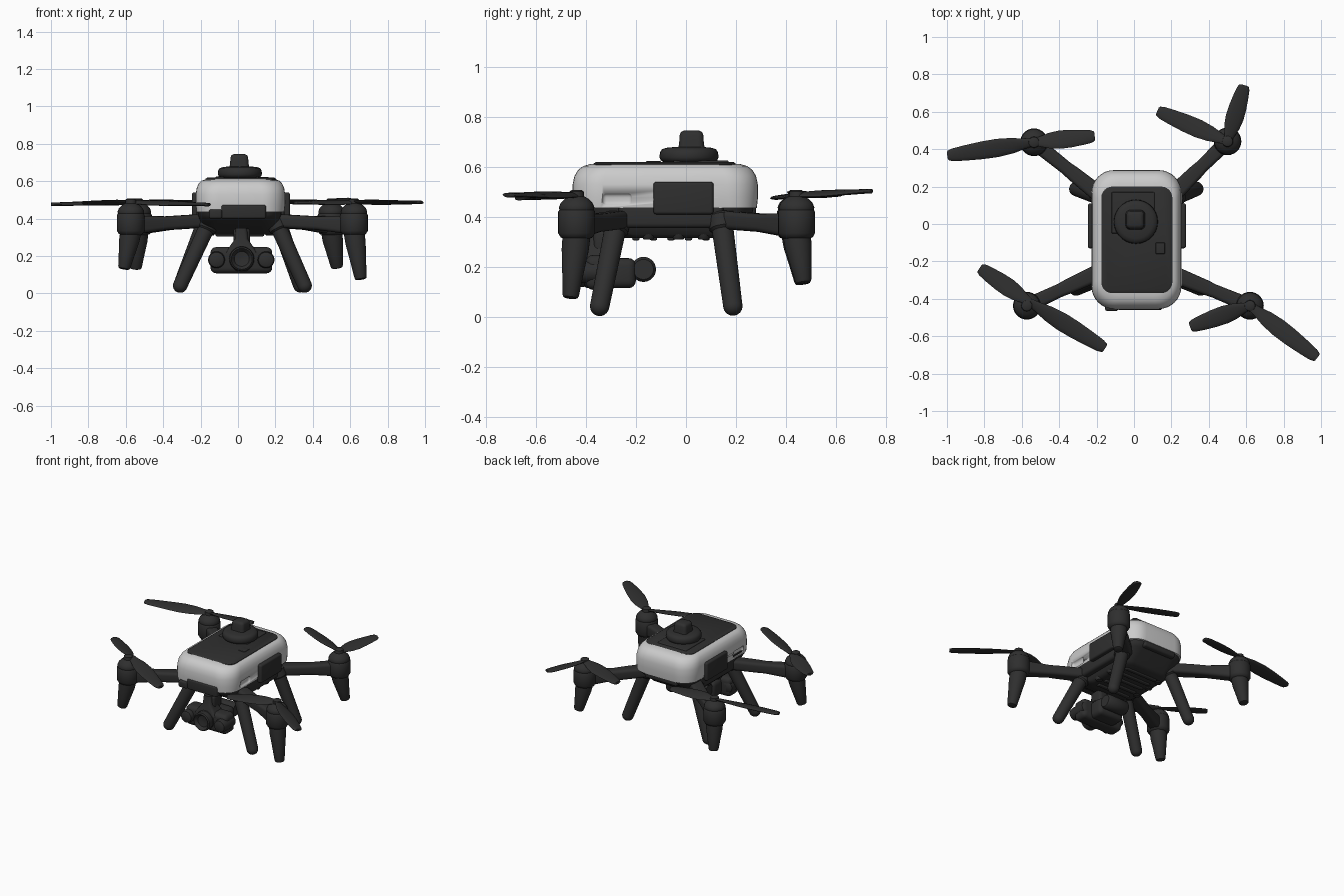
import bpy, bmesh, math
from mathutils import Vector, Matrix

dark = bpy.data.materials.new("charcoal")
dark.diffuse_color = (0.028, 0.028, 0.028, 1)


def finish(name, bm, mat=dark, angle=40):
    bmesh.ops.recalc_face_normals(bm, faces=bm.faces)
    me = bpy.data.meshes.new(name)
    bm.to_mesh(me)
    bm.free()
    ob = bpy.data.objects.new(name, me)
    bpy.context.collection.objects.link(ob)
    if mat:
        me.materials.append(mat)
    me.shade_smooth()
    me.set_sharp_from_angle(angle=math.radians(angle))
    return ob


def loft(name, rings, mat=dark, angle=40):
    bm = bmesh.new()
    vs = [[bm.verts.new(p) for p in r] for r in rings]
    n = len(vs[0])
    for a, b in zip(vs, vs[1:]):
        for i in range(n):
            bm.faces.new((a[i], a[(i + 1) % n], b[(i + 1) % n], b[i]))
    bm.faces.new(vs[0])
    bm.faces.new(vs[-1])
    return finish(name, bm, mat, angle)


def rounded_ring(cx, cy, hx, hy, r, z, n=8):
    pts = []
    for k, (sx, sy) in enumerate([(1, 1), (-1, 1), (-1, -1), (1, -1)]):
        for i in range(n + 1):
            a = math.pi / 2 * (k + i / n)
            pts.append((cx + sx * (hx - r) + r * math.cos(a), cy + sy * (hy - r) + r * math.sin(a), z))
    return pts


def lathe(name, profile, start, direction=(0, 0, 1), segs=28):
    """profile: (distance along axis, radius)"""
    q = Vector(direction).to_track_quat('Z', 'Y')
    rings = [[Vector(start) + q @ Vector((r * math.cos(2 * math.pi * i / segs),
              r * math.sin(2 * math.pi * i / segs), d)) for i in range(segs)] for d, r in profile]
    return loft(name, rings)


def limb(name, a, b, ra, rb):
    """Tapered rod with a domed far end at b."""
    d = Vector(b) - Vector(a)
    L = d.length
    prof = [(0, ra)] + [(L - rb + rb * math.sin(t), rb * math.cos(t) + 0.0005)
                        for t in [math.pi / 2 * i / 6 for i in range(7)]]
    return lathe(name, prof, a, d)


def box(name, c, size, bevel=0.015, rot=0, mat=dark):
    bm = bmesh.new()
    bmesh.ops.create_cube(bm, size=1)
    bmesh.ops.scale(bm, vec=size, verts=bm.verts)
    bmesh.ops.bevel(bm, geom=bm.edges[:], offset=bevel, segments=4, profile=0.5, affect='EDGES')
    bm.transform(Matrix.Translation(c) @ Matrix.Rotation(rot, 4, 'Z'))
    return finish(name, bm, mat)


# Light upper shell with side intakes
CX, CY = 0.013, -0.083
shell = loft("upper_shell", [rounded_ring(CX, CY, hx, hy, r, z) for z, hx, hy, r in [
    (0.435, 0.234, 0.366, 0.11), (0.48, 0.24, 0.371, 0.12), (0.53, 0.239, 0.37, 0.12),
    (0.563, 0.234, 0.363, 0.12), (0.588, 0.223, 0.348, 0.12), (0.603, 0.208, 0.328, 0.11),
    (0.611, 0.185, 0.30, 0.1), (0.614, 0.15, 0.26, 0.09)]], None, 50)
for side, x in (("left", CX - 0.25), ("right", CX + 0.25)):
    cut = box("intake_cutter_" + side, (x, -0.275, 0.47), (0.05, 0.12, 0.05), 0.018)
    cut.hide_render = True
    cut.hide_viewport = True
    m = shell.modifiers.new("intake", 'BOOLEAN')
    m.operation, m.object = 'DIFFERENCE', cut
    # Dark port block on each side
    box("side_port_" + side, (CX + (0.235 if x > 0 else -0.23), -0.01, 0.475), (0.06, 0.24, 0.13), 0.012)
    box("side_skirt_" + side, (CX + (0.20 if x > 0 else -0.20), -0.06, 0.405), (0.07, 0.42, 0.1), 0.02)

# Dark top panel
loft("top_panel", [rounded_ring(CX + 0.002, -0.085, h, g, 0.06, z) for z, h, g in [
    (0.595, 0.19, 0.285), (0.612, 0.19, 0.285), (0.619, 0.18, 0.275)]])
box("panel_raised_plate", (-0.005, 0.06, 0.618), (0.23, 0.22, 0.016), 0.006)
box("panel_latch", (0.14, -0.13, 0.617), (0.05, 0.06, 0.012), 0.004)

# Belly
loft("belly", [rounded_ring(CX - 0.005, y, h, g, r, z) for z, h, g, r, y in [
    (0.46, 0.228, 0.355, 0.1, CY), (0.42, 0.222, 0.35, 0.1, CY), (0.40, 0.215, 0.33, 0.1, CY),
    (0.36, 0.2, 0.27, 0.08, -0.08), (0.33, 0.19, 0.22, 0.07, -0.06), (0.315, 0.17, 0.19, 0.06, -0.055)]])
for i in range(5):
    box("belly_rib_%d" % i, (0.01, -0.2 + i * 0.07, 0.318), (0.26, 0.03, 0.025), 0.008)
for x in (-0.15, 0.17):
    for y in (-0.15, -0.03, 0.07):
        lathe("belly_sensor", [(0, 0.02), (0.012, 0.027), (0.03, 0.03), (0.06, 0.03)], (x, y, 0.31), segs=16)
box("front_sensor_bar", (0.03, -0.435, 0.437), (0.24, 0.05, 0.075), 0.012)
box("front_foot_pad", (-0.12, -0.44, 0.425), (0.07, 0.05, 0.05), 0.012)
box("rear_plate", (0.01, 0.245, 0.43), (0.26, 0.07, 0.06), 0.015)

# Positioning puck and knob on top
lathe("puck", [(0, 0.10), (0.008, 0.113), (0.02, 0.118), (0.04, 0.116), (0.052, 0.108),
               (0.058, 0.09), (0.062, 0.05)], (0.01, 0.012, 0.618))
loft("puck_knob", [rounded_ring(0.007, 0.022, h, h, h * 0.45, z) for z, h in [
    (0.67, 0.053), (0.70, 0.049), (0.728, 0.047), (0.739, 0.042), (0.745, 0.03)]])

# Landing legs: top, foot
legs = {"front_left": ((-0.15, -0.275, 0.39), (-0.325, -0.352, 0.008)),
        "front_right": ((0.20, -0.275, 0.39), (0.372, -0.352, 0.008)),
        "rear_left": ((-0.17, 0.14, 0.40), (-0.322, 0.192, 0.008)),
        "rear_right": ((0.21, 0.14, 0.40), (0.345, 0.192, 0.008))}
for n, (a, b) in legs.items():
    limb("landing_leg_" + n, a, b, 0.044, 0.038)
    d = (Vector(b) - Vector(a)).normalized()
    lathe("leg_collar_" + n, [(-0.01, 0.045), (0, 0.054), (0.05, 0.053), (0.06, 0.042)], a, d)


def blade(name, hub, tip, pitch):
    hub, tip = Vector(hub), Vector(tip)
    d = (tip - hub).normalized()
    side = Vector((-d.y, d.x, 0)).normalized()
    rings = []
    for t, w in [(0, 0.022), (0.1, 0.028), (0.25, 0.043), (0.42, 0.05), (0.6, 0.048),
                 (0.8, 0.041), (0.94, 0.034), (0.99, 0.026), (1, 0.018)]:
        c, p = hub.lerp(tip, t), pitch * (1.3 - t)
        s = side * math.cos(p) + Vector((0, 0, math.sin(p)))
        up = d.cross(s)
        rings.append([c + s * w * math.cos(a) + up * 0.009 * math.sin(a)
                      for a in [2 * math.pi * i / 12 for i in range(12)]])
    return loft(name, rings, dark, 60)


# Arms, motor pods, pod feet and propellers
# name: arm root, motor centre, foot bottom, two blade tips, pitch
rotors = {
    "front_left": ((-0.17, -0.25), (-0.573, -0.437), (-0.61, -0.455, 0.13),
                   (-0.825, -0.235, 0.485), (-0.155, -0.665, 0.475), 0.25),
    "front_right": ((0.19, -0.26), (0.62, -0.437), (0.657, -0.462, 0.075),
                    (0.30, -0.55, 0.485), (0.98, -0.715, 0.487), -0.25),
    "back_left": ((-0.15, 0.13), (-0.535, 0.437), (-0.548, 0.468, 0.13),
                  (-0.998, 0.365, 0.477), (-0.21, 0.47, 0.49), -0.25),
    "back_right": ((0.19, 0.14), (0.50, 0.442), (0.53, 0.47, 0.135),
                   (0.125, 0.605, 0.49), (0.59, 0.742, 0.503), 0.25)}
for n, (root, m, foot, t1, t2, pitch) in rotors.items():
    a, b = Vector((*root, 0.39)), Vector((*m, 0.365))
    d = b - a
    s = Vector((-d.y, d.x, 0)).normalized()
    rings = []
    for t, w, h in [(0, 0.046, 0.036), (0.45, 0.04, 0.036), (0.55, 0.036, 0.036), (1, 0.04, 0.05)]:
        rings.append([a + d * t + s * p[0] + Vector((0, 0, p[1]))
                      for p in rounded_ring(0, 0, w, h, 0.02, 0, 4)])
    loft("arm_" + n, rings)
    lathe("motor_pod_" + n, [(0, 0.045), (0.008, 0.064), (0.025, 0.074), (0.11, 0.074), (0.118, 0.069),
          (0.128, 0.071), (0.145, 0.064), (0.162, 0.048), (0.172, 0.03), (0.192, 0.028), (0.197, 0.02)],
          (*m, 0.31))
    top = Vector((*m, 0.33))
    f = Vector(foot)
    L = (f - top).length
    lathe("pod_foot_" + n, [(0, 0.056), (L * 0.25, 0.054), (L * 0.6, 0.043), (L - 0.012, 0.033),
          (L - 0.003, 0.029), (L, 0.02)], top, f - top)
    hub = Vector((*m, 0.488))
    if n == "front_left":
        hub += Vector((0.015, 0.02, 0))
    for i, tip in enumerate((t1, t2)):
        blade("propeller_%s_%d" % (n, i), hub, tip, pitch)

# Slung camera and gimbal
box("camera_body", (0.018, -0.345, 0.178), (0.33, 0.11, 0.14), 0.03)
for x in (-0.115, 0.15):
    lathe("camera_grip", [(0, 0.03), (0.01, 0.042), (0.12, 0.045), (0.14, 0.04), (0.147, 0.025)],
          (x, -0.29, 0.18), (0, -1, 0))
loft("camera_prism", [rounded_ring(0.018, -0.35, w, h, 0.018, z, 4) for z, w, h in [
    (0.22, 0.085, 0.055), (0.255, 0.06, 0.05), (0.29, 0.035, 0.04), (0.35, 0.03, 0.035)]])
lathe("camera_lens", [(0, 0.07), (0.05, 0.07), (0.06, 0.064), (0.07, 0.066), (0.10, 0.064), (0.107, 0.056),
                      (0.095, 0.046), (0.085, 0.04), (0.08, 0.01)], (0.02, -0.345, 0.185), (0, -1, 0))
box("camera_rear", (0.02, -0.26, 0.175), (0.2, 0.12, 0.12), 0.03)
lathe("gimbal_motor", [(0, 0.04), (0.012, 0.05), (0.16, 0.05), (0.172, 0.04)], (-0.066, -0.17, 0.19), (1, 0, 0))
box("gimbal_yoke", (0.02, -0.32, 0.30), (0.09, 0.1, 0.1), 0.02)
